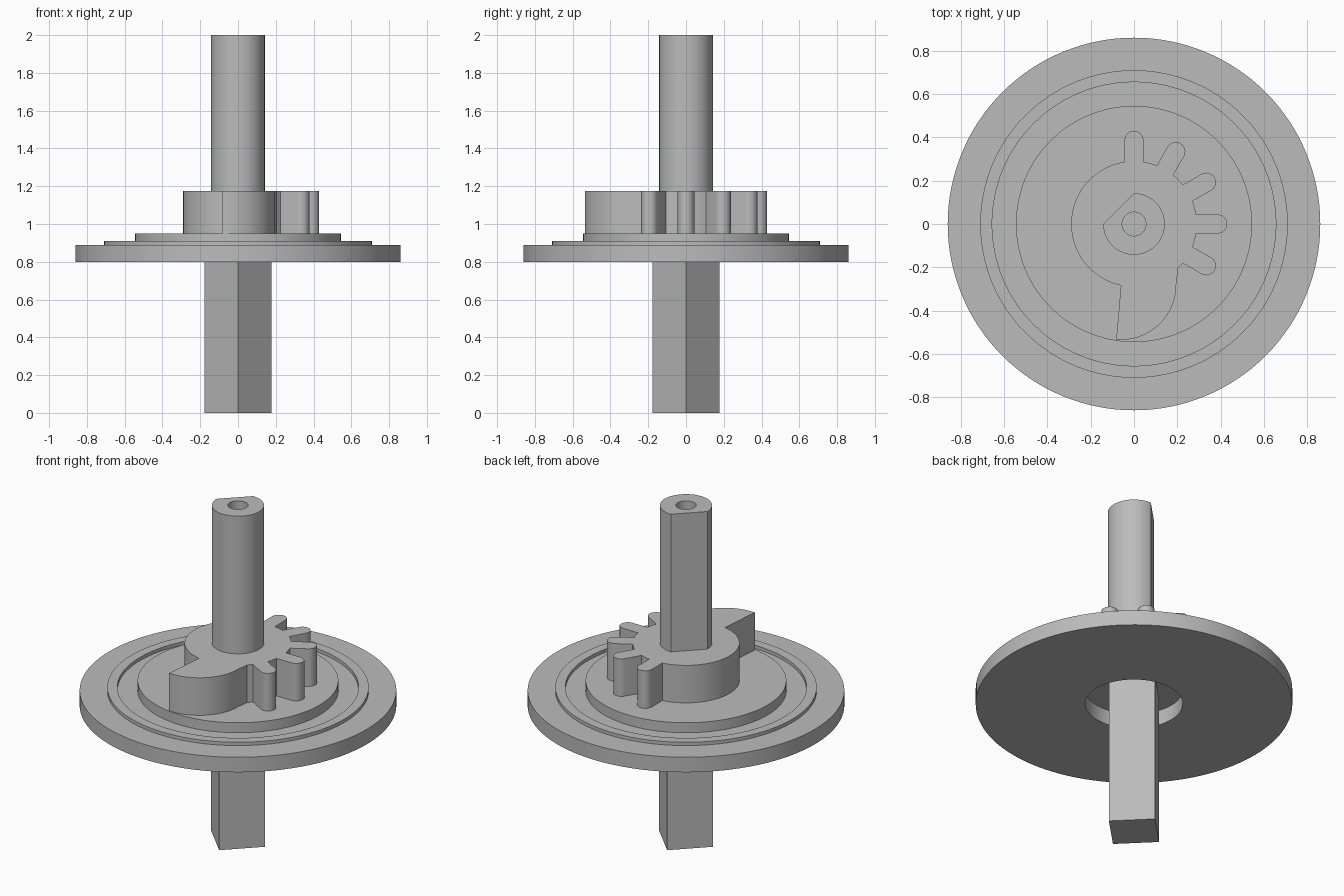
import bpy, bmesh
from math import sin, cos, pi, radians
from mathutils import Vector, Matrix

if "Cube" in bpy.data.objects:
    bpy.data.objects.remove(bpy.data.objects["Cube"])

grey = bpy.data.materials.new("plain grey")
grey.use_nodes = True
grey.diffuse_color = (0.5, 0.5, 0.5, 1)
grey.node_tree.nodes["Principled BSDF"].inputs["Base Color"].default_value = (0.5, 0.5, 0.5, 1)


def finish(bm, name):
    bmesh.ops.recalc_face_normals(bm, faces=bm.faces)
    mesh = bpy.data.meshes.new(name)
    bm.to_mesh(mesh)
    bm.free()
    mesh.materials.append(grey)
    obj = bpy.data.objects.new(name, mesh)
    bpy.context.collection.objects.link(obj)
    return obj


def smooth(obj):
    bpy.ops.object.select_all(action="DESELECT")
    obj.select_set(True)
    bpy.context.view_layer.objects.active = obj
    bpy.ops.object.shade_smooth_by_angle(angle=radians(25))


def prism(name, outline, z0, z1):
    bm = bmesh.new()
    face = bm.faces.new([bm.verts.new((x, y, z0)) for x, y in outline])
    top = bmesh.ops.extrude_face_region(bm, geom=[face], use_keep_orig=True)["geom"]
    bmesh.ops.translate(bm, vec=(0, 0, z1 - z0),
                        verts=[v for v in top if isinstance(v, bmesh.types.BMVert)])
    return finish(bm, name)


def lathe(name, profile, steps=128):
    bm = bmesh.new()
    verts = [bm.verts.new((r, 0, z)) for r, z in profile]
    edges = [bm.edges.new(pair) for pair in zip(verts, verts[1:])]
    bmesh.ops.spin(bm, geom=verts + edges, cent=(0, 0, 0), axis=(0, 0, 1),
                   angle=2 * pi, steps=steps, use_merge=True)
    bmesh.ops.remove_doubles(bm, verts=bm.verts, dist=1e-5)
    return finish(bm, name)


def arc(cx, cy, r, start, end, steps):
    angles = [radians(start + (end - start) * i / steps) for i in range(steps + 1)]
    return [(cx + r * cos(a), cy + r * sin(a)) for a in angles]


# Flanged disc with raised ring, centre step and recess underneath
disc = lathe("flanged_disc", [
    (0, 0.89), (0.265, 0.89), (0.265, 0.80), (0.86, 0.80), (0.86, 0.89),
    (0.71, 0.89), (0.71, 0.91), (0.655, 0.91), (0.655, 0.89),
    (0.545, 0.89), (0.545, 0.95), (0, 0.95)])
smooth(disc)

# Square lower shaft, standing corner to the front
prism("square_shaft", arc(0, 0, 0.178, 0, 270, 3), 0, 0.9)

# Partial gear: cam lobe, five rounded teeth, plain hub arc
HUB, HALF, TIP = 0.29, 0.044, 0.386
outline = arc(-0.06, -0.28, 0.255, -95, 0, 24) + [(0.204, -0.204)]
for turn in range(-30, 91, 30):
    root = (HUB**2 - HALF**2) ** 0.5
    tooth = [(root, -HALF)] + arc(TIP, 0, HALF, -90, 90, 12) + [(root, HALF)]
    spin = Matrix.Rotation(radians(turn), 2)
    outline += [tuple(spin @ Vector(p)) for p in tooth]
    if turn < 90:
        outline += arc(0, 0, HUB, turn + 12, turn + 18, 2)
outline += arc(0, 0, HUB, 102, 258, 48)
smooth(prism("partial_gear", outline, 0.94, 1.175))

# Upper post with one flat side and a bore in its end
post = prism("flatted_post", arc(0, 0, 0.142, -180, 90, 64), 1.1, 2.0)
bore = prism("bore_cutter", arc(0, 0, 0.055, 0, 348.75, 31), 1.6, 2.1)
cut = post.modifiers.new("bore", "BOOLEAN")
cut.object = bore
cut.solver = "EXACT"
bpy.context.view_layer.objects.active = post
bpy.ops.object.modifier_apply(modifier=cut.name)
bpy.data.objects.remove(bore)
smooth(post)
